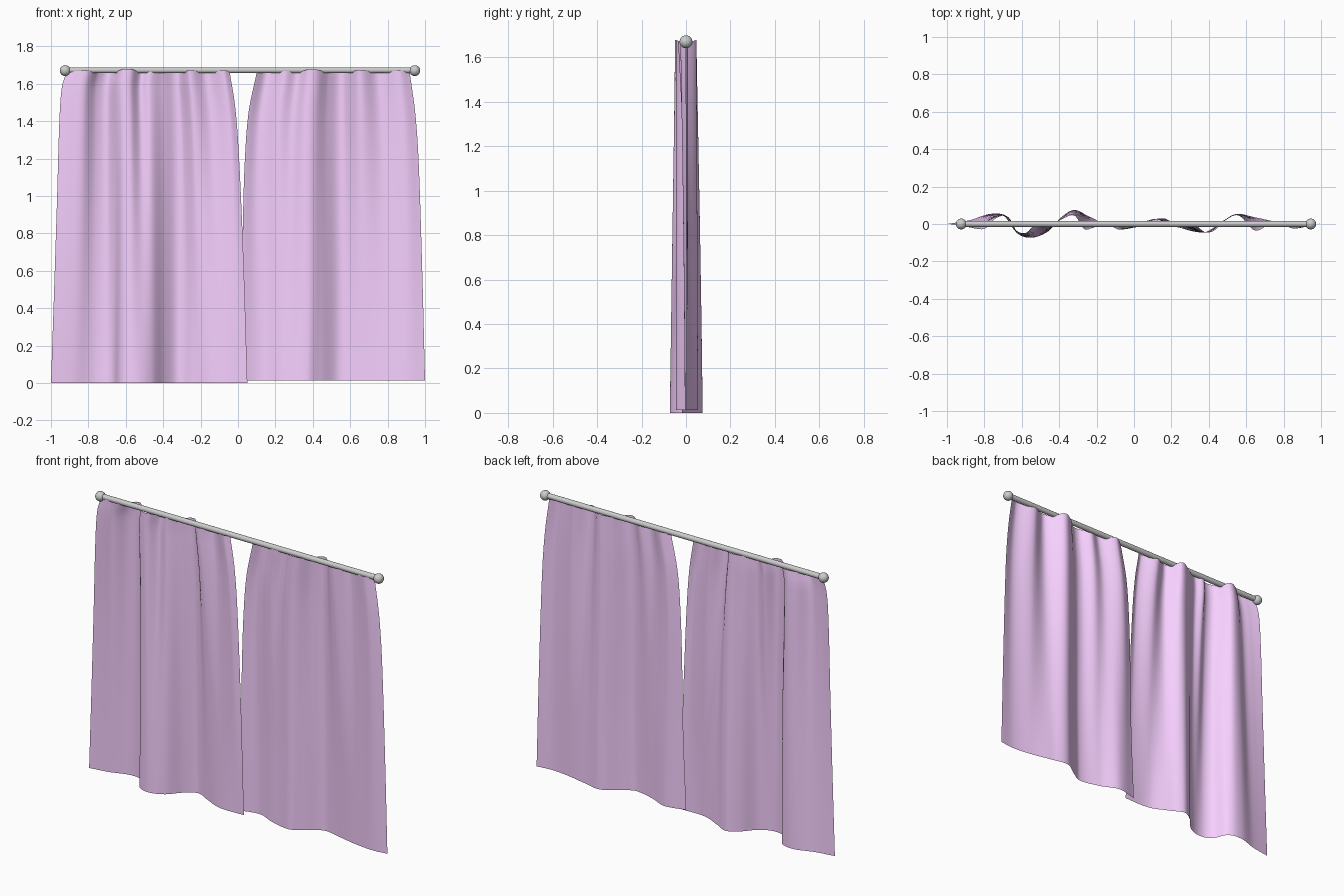
import bpy, math

if "Cube" in bpy.data.objects:
    bpy.data.objects.remove(bpy.data.objects["Cube"])


def material(name, color):
    m = bpy.data.materials.new(name)
    m.diffuse_color = (*color, 1)
    m.use_nodes = True
    m.node_tree.nodes["Principled BSDF"].inputs["Base Color"].default_value = m.diffuse_color
    return m


def curve_at(keys, x):
    # smooth cubic through (position, value) keys
    n = len(keys)
    x = min(max(x, keys[0][0]), keys[-1][0])
    i = 0
    while i < n - 2 and x > keys[i + 1][0]:
        i += 1

    def slope(k):
        a, b = keys[max(k - 1, 0)], keys[min(k + 1, n - 1)]
        return (b[1] - a[1]) / (b[0] - a[0])

    (x0, y0), (x1, y1) = keys[i], keys[i + 1]
    h = x1 - x0
    t = (x - x0) / h
    return (y0 * (2*t**3 - 3*t**2 + 1) + slope(i) * h * (t**3 - 2*t**2 + t)
            + y1 * (3*t**2 - 2*t**3) + slope(i + 1) * h * (t**3 - t**2))


def panel(name, left, right, top, bottom, z0, mat, nu=140, nv=40):
    # left/right: edge x by height; top/bottom: fold depth y by x
    ztop = 1.66
    verts, faces = [], []
    for j in range(nv + 1):
        v = j / nv
        v = 1 - (1 - v) ** 1.4          # denser rows near the rod
        blend = 0.55 * v + 0.45 * v * v  # gathered heading fades in upward
        for i in range(nu + 1):
            u = i / nu
            z = z0 + (ztop - z0) * v
            xl, xr = curve_at(left, z), curve_at(right, z)
            tx = top[0][0] + u * (top[-1][0] - top[0][0])
            bx = bottom[0][0] + u * (bottom[-1][0] - bottom[0][0])
            yt, yb = curve_at(top, tx), curve_at(bottom, bx)
            y = yb + (yt - yb) * blend
            z += v ** 20 * min(0.018, abs(yt) * 0.4)
            verts.append((xl + u * (xr - xl), y, z))
    w = nu + 1
    for j in range(nv):
        for i in range(nu):
            a = j * w + i
            faces.append((a, a + 1, a + w + 1, a + w))
    me = bpy.data.meshes.new(name)
    me.from_pydata(verts, [], faces)
    me.materials.append(mat)
    me.polygons.foreach_set("use_smooth", [True] * len(faces))
    ob = bpy.data.objects.new(name, me)
    bpy.context.collection.objects.link(ob)
    return ob


cloth = material("lilac_cloth", (0.93, 0.63, 1.0))

# left curtain
panel("left_curtain",
      [(0, -1.0), (0.5, -0.983), (1.0, -0.967), (1.4, -0.955), (1.58, -0.942), (1.66, -0.918)],
      [(0, 0.05), (0.5, 0.035), (0.9, 0.02), (1.3, 0.0), (1.5, -0.018), (1.66, -0.045)],
      [(-0.92, -0.005), (-0.86, -0.02), (-0.80, -0.025), (-0.74, 0.03), (-0.68, 0.04),
       (-0.63, -0.035), (-0.57, -0.045), (-0.52, 0.005), (-0.47, -0.015), (-0.40, 0.018),
       (-0.32, 0.045), (-0.26, -0.03), (-0.17, 0.012), (-0.08, -0.03), (-0.045, -0.01)],
      [(-1, 0), (-0.88, 0.02), (-0.76, 0.055), (-0.67, 0.035), (-0.63, -0.045),
       (-0.55, -0.073), (-0.46, -0.04), (-0.39, 0.035), (-0.32, 0.075), (-0.24, 0.04),
       (-0.12, -0.012), (0.05, -0.015)],
      0.0, cloth)

# right curtain
panel("right_curtain",
      [(0.012, 0.0), (0.5, 0.02), (0.9, 0.027), (1.2, 0.037), (1.45, 0.057), (1.66, 0.1)],
      [(0.012, 1.0), (0.6, 0.985), (1.2, 0.965), (1.45, 0.947), (1.66, 0.918)],
      [(0.10, 0), (0.16, 0.03), (0.25, -0.02), (0.32, -0.002), (0.38, -0.043),
       (0.43, -0.035), (0.49, 0.02), (0.56, 0.045), (0.65, -0.035), (0.75, 0.01),
       (0.86, -0.025), (0.92, 0)],
      [(0, -0.002), (0.13, 0.025), (0.24, -0.018), (0.37, -0.045), (0.44, -0.01),
       (0.54, 0.052), (0.65, 0.035), (0.78, 0.008), (0.90, -0.005), (1, 0.005)],
      0.012, cloth)

# rod
bpy.ops.mesh.primitive_cylinder_add(vertices=32, radius=0.016, depth=1.87,
                                    location=(0.01, 0, 1.672),
                                    rotation=(0, math.pi / 2, 0))
rod = bpy.context.object
rod.name = "curtain_rod"
bpy.ops.object.shade_smooth_by_angle()

# ball finials
for side, x in (("left", -0.924), ("right", 0.945)):
    bpy.ops.mesh.primitive_uv_sphere_add(segments=32, ring_count=16, radius=0.029,
                                         location=(x, 0, 1.670))
    bpy.context.object.name = side + "_finial"
    bpy.ops.object.shade_smooth()
